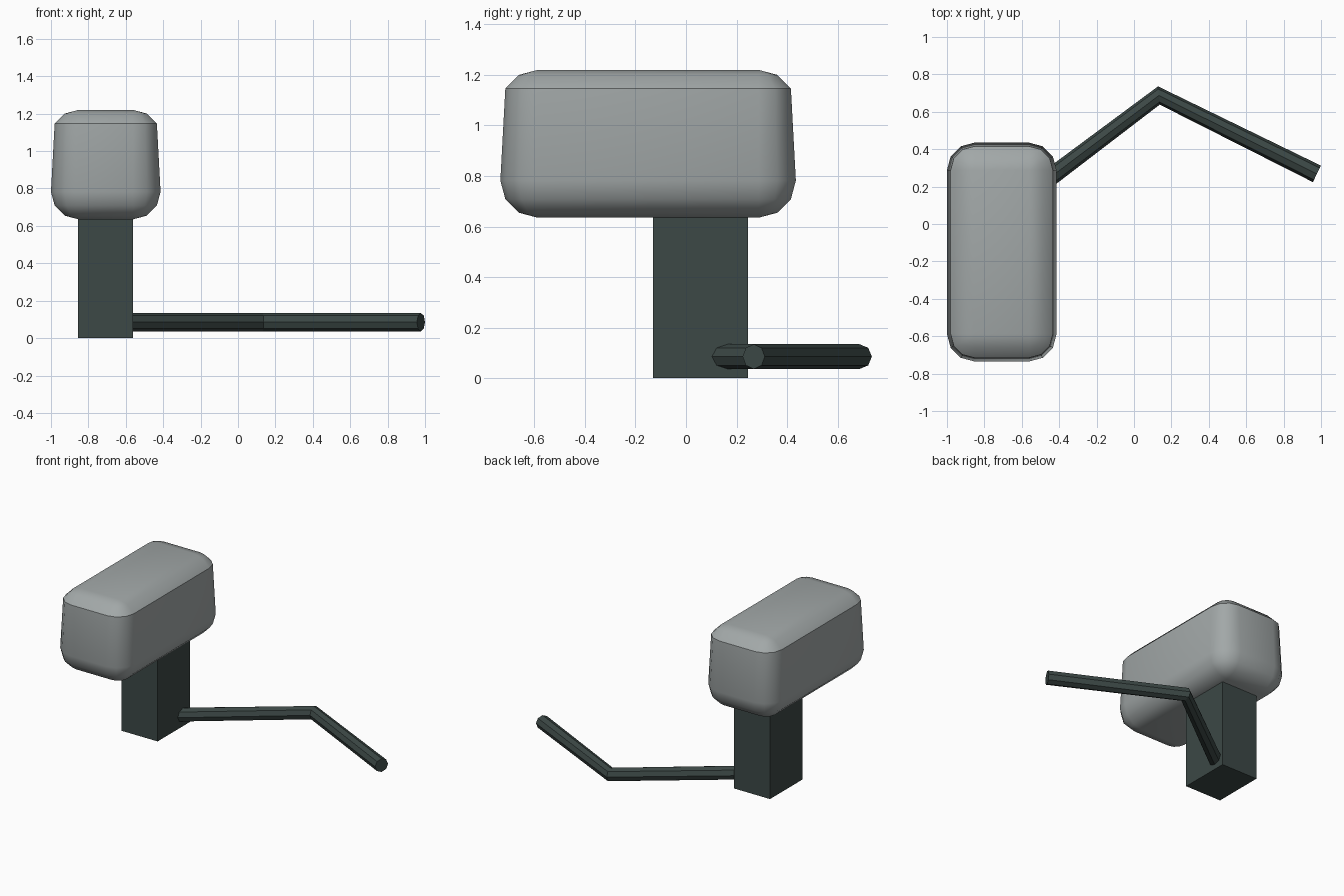
import bpy
import bmesh
from math import sin, cos, pi, radians

cube = bpy.data.objects.get("Cube")
if cube:
    bpy.data.objects.remove(cube, do_unlink=True)


def material(name, rgb):
    mat = bpy.data.materials.new(name)
    mat.use_nodes = True
    color = (*rgb, 1.0)
    mat.diffuse_color = color
    mat.node_tree.nodes["Principled BSDF"].inputs["Base Color"].default_value = color
    return mat


def add_object(name, data, mat):
    obj = bpy.data.objects.new(name, data)
    bpy.context.collection.objects.link(obj)
    data.materials.append(mat)
    return obj


light_grey = material("light_grey", (0.36, 0.39, 0.39))
dark_slate = material("dark_slate", (0.045, 0.065, 0.061))

# Rounded head: stacked rounded rectangles, tapering up to a creased lid
RADIUS, BOTTOM, TOP = 0.147, 0.635, 1.22
CORE_X, CORE_Y = 0.146, 0.438


def ring(bm, z, r):
    verts = []
    for i, (sx, sy) in enumerate([(1, 1), (-1, 1), (-1, -1), (1, -1)]):
        for step in range(4):
            a = i * pi / 2 + step * pi / 6
            verts.append(bm.verts.new((sx * CORE_X + r * cos(a),
                                       sy * CORE_Y + r * sin(a), z)))
    return verts


def arc(deg):
    a = radians(deg)
    return RADIUS * (1 - cos(a)), RADIUS * sin(a)


levels = [(BOTTOM + arc(d)[0], arc(d)[1]) for d in (0, 30, 60, 90)]
levels += [(TOP - arc(d)[0], arc(d)[1]) for d in (60, 30, 0)]
crease_z = levels[4][0]

bm = bmesh.new()
rings = [ring(bm, z, r) for z, r in levels]
for low, high in zip(rings, rings[1:]):
    n = len(low)
    for i in range(n):
        j = (i + 1) % n
        bm.faces.new((low[i], low[j], high[j], high[i]))
bm.faces.new(reversed(rings[0]))
bm.faces.new(rings[-1])
bmesh.ops.remove_doubles(bm, verts=bm.verts, dist=0.0005)
bmesh.ops.recalc_face_normals(bm, faces=bm.faces)
for face in bm.faces:
    face.smooth = True
for edge in bm.edges:
    if all(abs(v.co.z - crease_z) < 0.001 for v in edge.verts):
        edge.smooth = False
mesh = bpy.data.meshes.new("head")
bm.to_mesh(mesh)
bm.free()
head = add_object("head", mesh, light_grey)
head.location = (-0.707, -0.15, 0)

# Square post below the head
bm = bmesh.new()
bmesh.ops.create_cube(bm, size=1)
bmesh.ops.scale(bm, vec=(0.293, 0.376, 0.64), verts=bm.verts)
mesh = bpy.data.meshes.new("post")
bm.to_mesh(mesh)
bm.free()
post = add_object("post", mesh, dark_slate)
post.location = (-0.708, 0.058, 0.32)

# Bent eight-sided pipe starting inside the post
curve = bpy.data.curves.new("bent_pipe", "CURVE")
curve.dimensions = "3D"
curve.bevel_depth = 0.049
curve.bevel_resolution = 2
curve.use_fill_caps = True
path = [(-0.62, 0.12), (0.133, 0.687), (0.978, 0.268)]
spline = curve.splines.new("POLY")
spline.points.add(len(path) - 1)
for point, (x, y) in zip(spline.points, path):
    point.co = (x, y, 0.085, 1)
spline.use_smooth = False
pipe = add_object("bent_pipe", curve, dark_slate)
bpy.ops.object.select_all(action="DESELECT")
pipe.select_set(True)
bpy.context.view_layer.objects.active = pipe
bpy.ops.object.convert(target="MESH")
